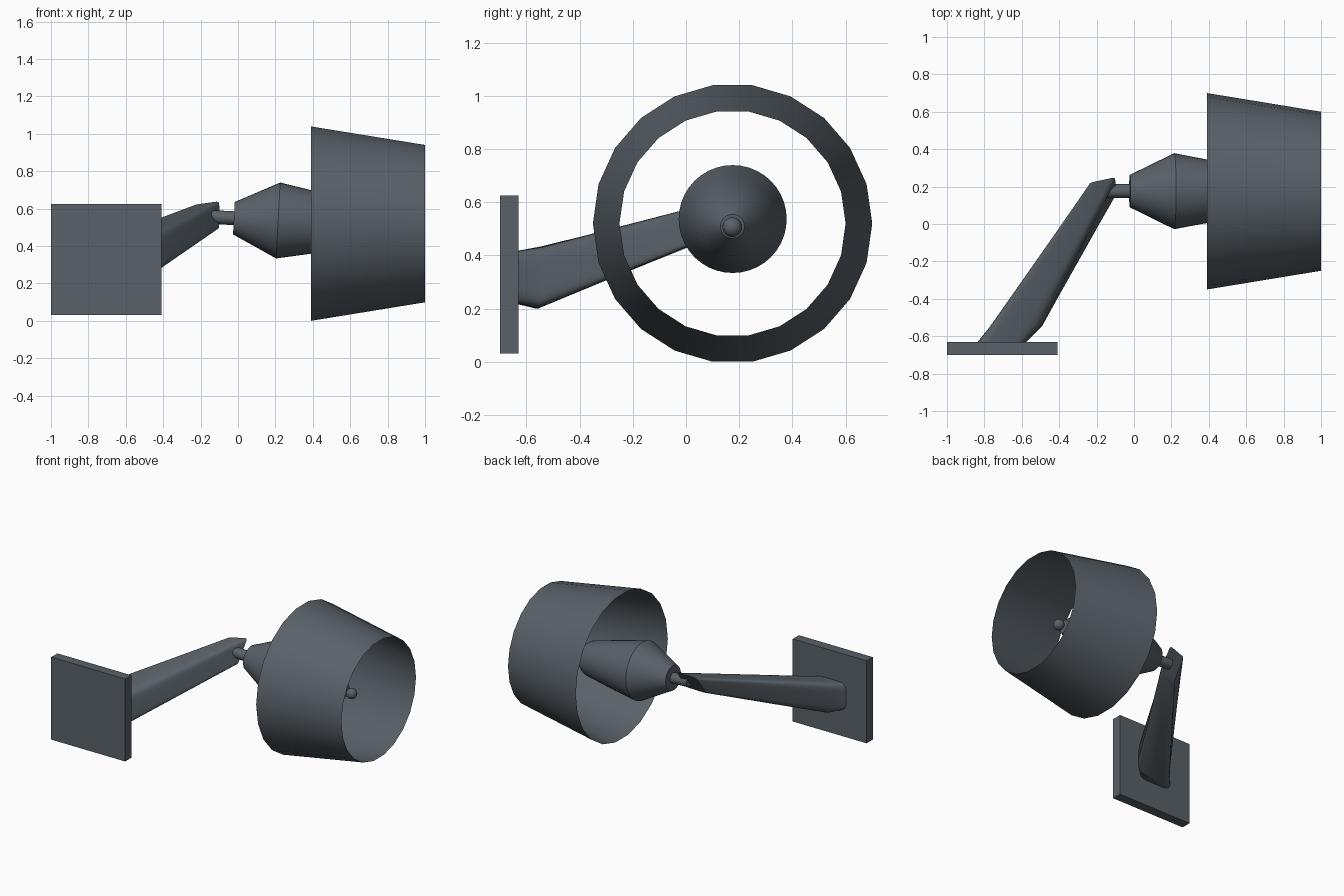
import bpy, bmesh, math
from mathutils import Vector, Matrix

if "Cube" in bpy.data.objects:
    bpy.data.objects.remove(bpy.data.objects["Cube"])

metal = bpy.data.materials.new("dark slate grey")
metal.diffuse_color = (0.10, 0.12, 0.14, 1)
metal.use_nodes = True
metal.node_tree.nodes["Principled BSDF"].inputs["Base Color"].default_value = metal.diffuse_color


def finish(name, bm, smooth_angle=None, recalc=True):
    if recalc:
        bmesh.ops.recalc_face_normals(bm, faces=bm.faces)
    me = bpy.data.meshes.new(name)
    bm.to_mesh(me)
    bm.free()
    ob = bpy.data.objects.new(name, me)
    bpy.context.collection.objects.link(ob)
    me.materials.append(metal)
    if smooth_angle:
        bpy.ops.object.select_all(action='DESELECT')
        ob.select_set(True)
        bpy.context.view_layer.objects.active = ob
        bpy.ops.object.shade_smooth_by_angle(angle=math.radians(smooth_angle))
    return ob


def loft(bm, rings, caps=True):
    """Join rings of equal point count with quads, optionally closing both ends."""
    loops = [[bm.verts.new(p) for p in ring] for ring in rings]
    n = len(loops[0])
    for a, b in zip(loops, loops[1:]):
        for i in range(n):
            j = (i + 1) % n
            bm.faces.new((a[i], a[j], b[j], b[i]))
    if caps:
        bm.faces.new(loops[0][::-1])
        bm.faces.new(loops[-1])


def lathe_rings(profile, start, end, n):
    """Circles along the axis start-end; profile holds (distance, radius)."""
    start, axis = Vector(start), (Vector(end) - Vector(start)).normalized()
    u = Vector((0, 1, 0))
    v = axis.cross(u)
    return [[start + axis * d + r * (math.cos(t) * u + math.sin(t) * v)
             for t in (2 * math.pi * i / n for i in range(n))] for d, r in profile]


def rounded_ring(centre, u, v, power, n=32):
    """Rounded-rectangle section spanned by half-axes u and v."""
    c, u, v = Vector(centre), Vector(u), Vector(v)
    def s(x):
        return math.copysign(abs(x) ** (2 / power), x) if abs(x) > 1e-6 else 0
    return [c + u * s(math.cos(t)) + v * s(math.sin(t))
            for t in (2 * math.pi * (i + 0.5) / n for i in range(n))]


# Square wall plate
bm = bmesh.new()
bmesh.ops.create_cube(bm, size=1, matrix=Matrix.Translation((-0.705, -0.665, 0.328))
                      @ Matrix.Diagonal((0.59, 0.07, 0.595, 1)))
finish("wall_plate", bm)

# Tapered arm, swelling just off the plate and ending in a slanted square tip
bm = bmesh.new()
loft(bm, [
    rounded_ring((-0.71, -0.635, 0.317), (0.13, 0, 0), (0, 0, 0.10), 5),
    rounded_ring((-0.633, -0.55, 0.317), (0.143, 0.01, 0), (0, 0.01, 0.117), 5),
    rounded_ring((-0.17, 0.18, 0.555), (0.07, 0.015, 0.01), (0, 0.055, 0.075), 10),
])
finish("arm", bm, 35)

# Lamp axis dips slightly toward the open end
A, B = (-0.022, 0.176, 0.549), (0.82, 0.174, 0.505)

# Neck joining the arm to the lamp holder
bm = bmesh.new()
loft(bm, lathe_rings([(-0.13, 0.037), (0.03, 0.037)], A, B, 24))
finish("neck", bm, 35)

# Lamp holder: widens, then tapers into the shade
bm = bmesh.new()
loft(bm, lathe_rings([(0, 0.087), (0.237, 0.203), (0.412, 0.17), (0.66, 0.117),
                      (0.76, 0.045)], A, B, 40))
finish("lamp_holder", bm, 25)

# Small rounded bulb tip
bm = bmesh.new()
bmesh.ops.create_uvsphere(bm, u_segments=20, v_segments=12, radius=0.037,
                          matrix=Matrix.Translation((0.785, 0.174, 0.506)))
finish("bulb_tip", bm, 40)

# Open conical shade, a thin sheet
bm = bmesh.new()
loft(bm, lathe_rings([(0, 0.525), (0.61, 0.425)], (0.39, 0.175, 0.52), (1, 0.175, 0.52), 22),
     caps=False)
finish("shade", bm, 35)
